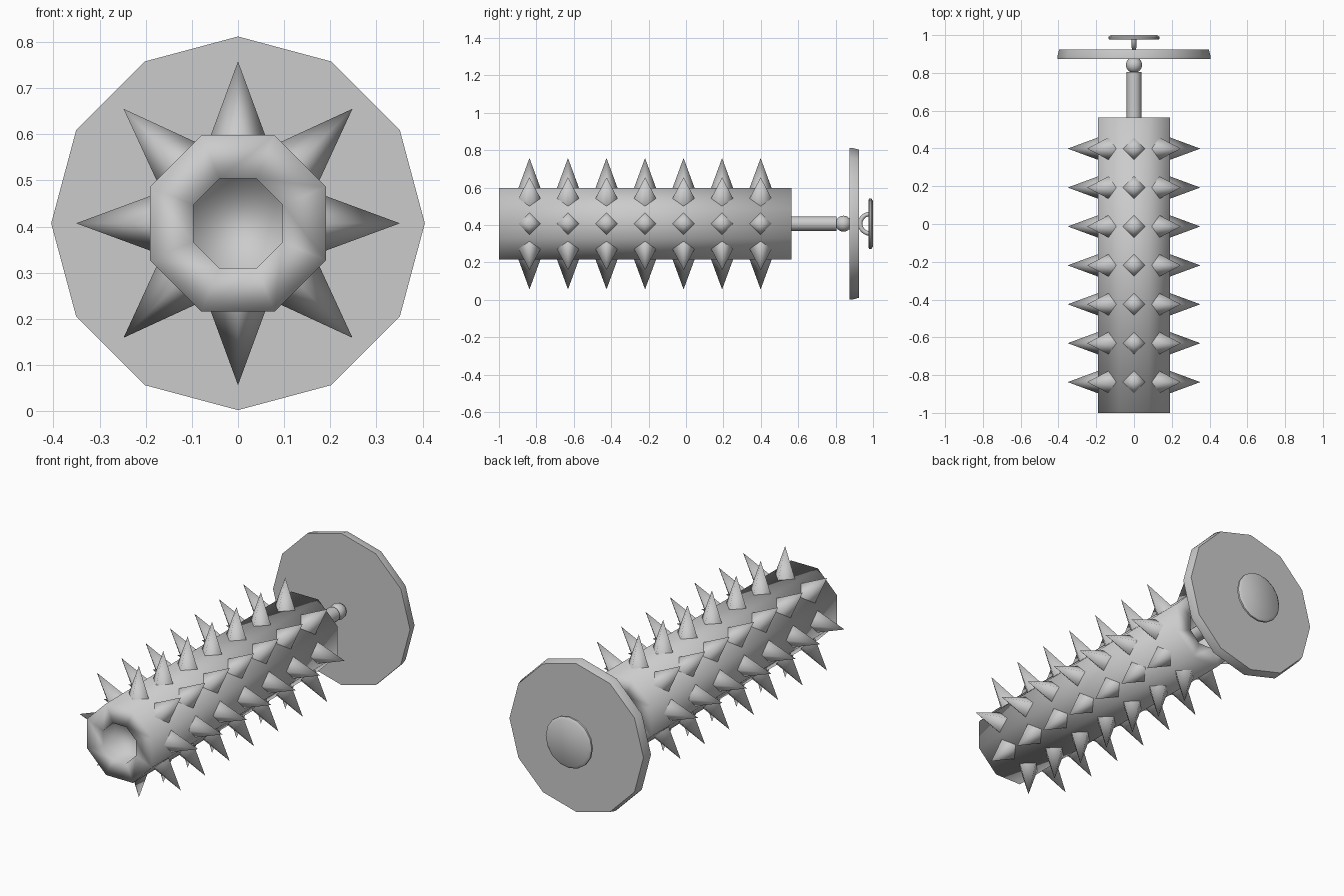
import bpy, math
from mathutils import Vector

if "Cube" in bpy.data.objects:
    bpy.data.objects.remove(bpy.data.objects["Cube"])

CZ = 0.407  # height of the long axis


def make(name, verts, faces, angle=None):
    me = bpy.data.meshes.new(name)
    me.from_pydata(verts, [], faces)
    ob = bpy.data.objects.new(name, me)
    bpy.context.collection.objects.link(ob)
    bpy.ops.object.select_all(action='DESELECT')
    ob.select_set(True)
    bpy.context.view_layer.objects.active = ob
    bpy.ops.object.mode_set(mode='EDIT')
    bpy.ops.mesh.select_all(action='SELECT')
    bpy.ops.mesh.normals_make_consistent(inside=False)
    bpy.ops.object.mode_set(mode='OBJECT')
    if angle is None:
        bpy.ops.object.shade_smooth()
    else:
        bpy.ops.object.shade_smooth_by_angle(angle=math.radians(angle))
    return ob


def lathe(name, profile, sides, phase=0.0, angle=None):
    """Spin (radius, y) points round the long axis and cap both ends."""
    verts, faces = [], []
    for r, y in profile:
        for i in range(sides):
            a = phase + math.tau * i / sides
            verts.append((r * math.sin(a), y, CZ + r * math.cos(a)))
    for k in range(len(profile) - 1):
        for i in range(sides):
            j = (i + 1) % sides
            a, b = k * sides, (k + 1) * sides
            faces.append((a + i, a + j, b + j, b + i))
    n = (len(profile) - 1) * sides
    faces += [tuple(range(sides)), tuple(range(n, n + sides))]
    return make(name, verts, faces, angle)


# Octagonal barrel with a recess in each end
lathe("barrel", [(0.105, -0.9), (0.105, -1.0), (0.207, -1.0),
                 (0.207, 0.565), (0.105, 0.565), (0.105, 0.465)],
      8, math.pi / 8)

# Seven rings of eight four-sided spikes
verts, faces = [], []
for row in range(7):
    y = -0.837 + 0.206 * row
    for k in range(8):
        a = math.tau * k / 8
        out = Vector((math.sin(a), 0, math.cos(a)))
        side = Vector((math.cos(a), 0, -math.sin(a)))
        along = Vector((0, 1, 0))
        base = Vector((0, y, CZ)) + out * 0.18
        s = len(verts)
        verts += [base + d * 0.063 for d in (side, along, -side, -along)]
        verts.append(Vector((0, y, CZ)) + out * 0.351)
        faces += [(s + i, s + (i + 1) % 4, s + 4) for i in range(4)]
        faces.append((s + 3, s + 2, s + 1, s))
make("spikes", verts, faces, 100)

# Rod and ball joint
lathe("rod", [(0.039, 0.465), (0.039, 0.805)], 12, 0, 40)
ball = [(0.043 * math.sin(math.pi * t / 8), 0.842 - 0.043 * math.cos(math.pi * t / 8))
        for t in range(1, 8)]
lathe("ball_joint", ball, 12)

# Twelve-sided guard plate
lathe("guard_plate", [(0.405, 0.874), (0.405, 0.89), (0.396, 0.925)], 12, 0, 40)

# End button with a loop shank
lathe("end_button", [(0.128, 0.976), (0.136, 0.98), (0.136, 0.99), (0.122, 1.0)], 16, 0, 50)
verts, faces = [], []
N, M = 12, 8
for i in range(N + 1):
    a = math.pi * i / N
    for j in range(M):
        b = math.tau * j / M
        r = 0.052 + 0.012 * math.cos(b)
        verts.append((0.012 * math.sin(b), 0.983 - r * math.sin(a), CZ + r * math.cos(a)))
for i in range(N):
    for j in range(M):
        k = (j + 1) % M
        faces.append((i * M + j, i * M + k, (i + 1) * M + k, (i + 1) * M + j))
faces += [tuple(range(M)), tuple(range(N * M, N * M + M))]
make("button_loop", verts, faces, 60)
